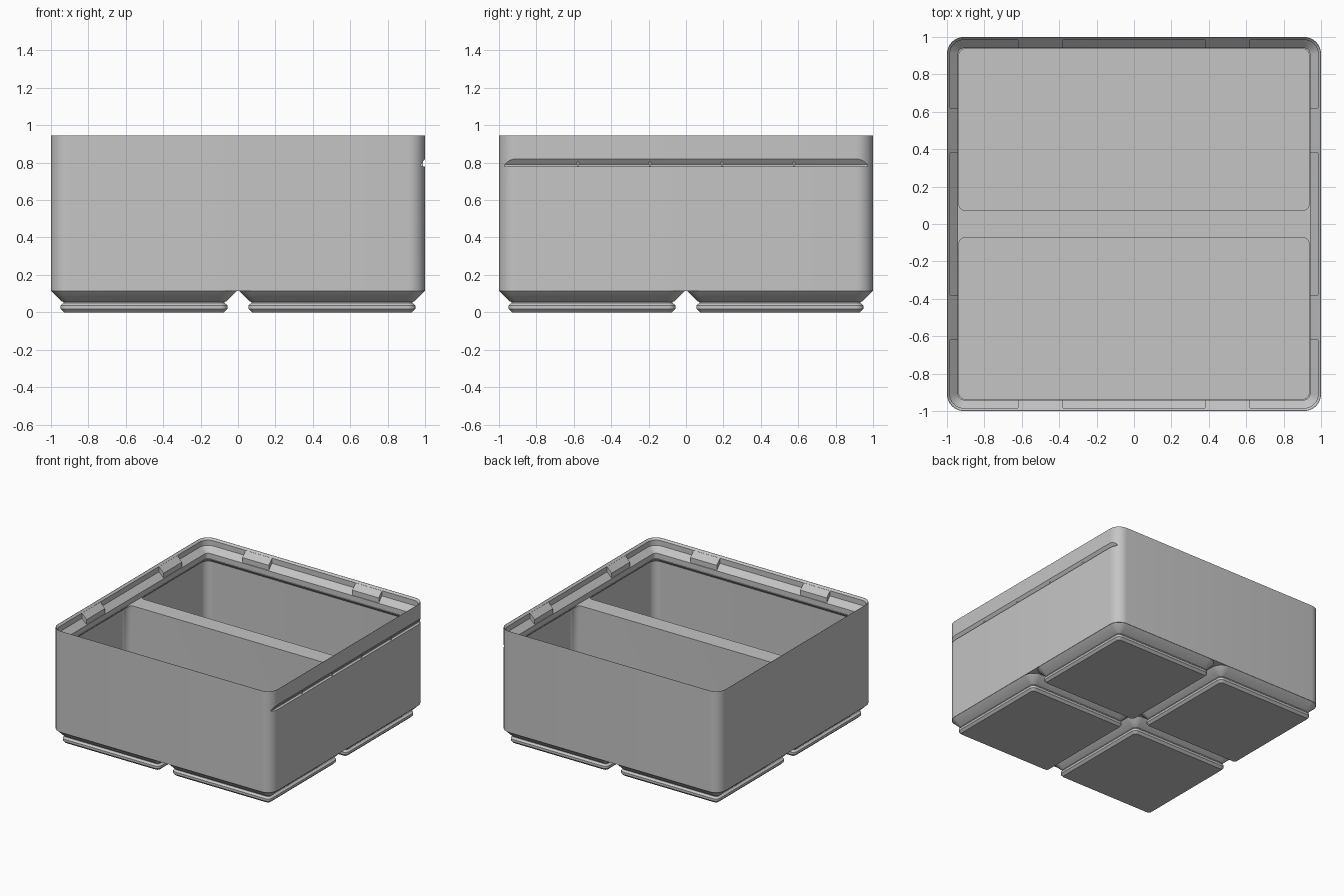
import bpy, bmesh, math
from mathutils import Matrix

if "Cube" in bpy.data.objects:
    bpy.data.objects.remove(bpy.data.objects["Cube"])

grey = bpy.data.materials.new("plain grey")
grey.use_nodes = True
colour = (0.56, 0.56, 0.56, 1)
grey.diffuse_color = colour
grey.node_tree.nodes["Principled BSDF"].inputs["Base Color"].default_value = colour


def finish(name, bm):
    bmesh.ops.recalc_face_normals(bm, faces=bm.faces)
    mesh = bpy.data.meshes.new(name)
    bm.to_mesh(mesh)
    bm.free()
    mesh.materials.append(grey)
    obj = bpy.data.objects.new(name, mesh)
    bpy.context.collection.objects.link(obj)
    return obj


def rounded_rect(x0, x1, y0, y1, r, steps=8):
    corners = [(x1 - r, y1 - r), (x0 + r, y1 - r), (x0 + r, y0 + r), (x1 - r, y0 + r)]
    points = []
    for i, (cx, cy) in enumerate(corners):
        for k in range(steps + 1):
            a = math.pi / 2 * (i + k / steps)
            points.append((cx + r * math.cos(a), cy + r * math.sin(a)))
    return points


def loft(name, rings, cap_end=True):
    """Skin rings given as (x0, x1, y0, y1, radius, z)."""
    bm = bmesh.new()
    loops = [[bm.verts.new((x, y, ring[5])) for x, y in rounded_rect(*ring[:5])]
             for ring in rings]
    for a, b in zip(loops, loops[1:]):
        for i in range(len(a)):
            j = (i + 1) % len(a)
            bm.faces.new((a[i], a[j], b[j], b[i]))
    bm.faces.new(loops[0])
    if cap_end:
        bm.faces.new(loops[-1])
    return finish(name, bm)


def prism(name, profile, y0, y1, turn=0):
    """Extrude an (x, z) profile along y, then turn it about z."""
    bm = bmesh.new()
    face = bm.faces.new([bm.verts.new((x, y0, z)) for x, z in profile])
    new = bmesh.ops.extrude_face_region(bm, geom=[face])["geom"]
    moved = [v for v in new if isinstance(v, bmesh.types.BMVert)]
    bmesh.ops.translate(bm, verts=moved, vec=(0, y1 - y0, 0))
    bm.transform(Matrix.Rotation(turn, 4, "Z"))
    return finish(name, bm)


def activate(obj):
    bpy.ops.object.select_all(action="DESELECT")
    obj.select_set(True)
    bpy.context.view_layer.objects.active = obj


def cut(obj, cutter):
    mod = obj.modifiers.new("cut", "BOOLEAN")
    mod.operation = "DIFFERENCE"
    mod.solver = "EXACT"
    mod.object = cutter
    activate(obj)
    bpy.ops.object.modifier_apply(modifier=mod.name)
    bpy.data.objects.remove(cutter)


def smooth(obj):
    activate(obj)
    bpy.ops.object.shade_smooth_by_angle(angle=math.radians(30))


# Box body with the stepped stacking lip
WALL, RADIUS, DIVIDER_TOP = 1.0, 0.09, 0.80
lip = [(0, 0.114), (0, 0.945), (0.002, 0.945), (0.016, 0.93),
       (0.016, 0.887), (0.06, 0.843), (0.06, DIVIDER_TOP)]
body = loft("box_body", [(d - WALL, WALL - d, d - WALL, WALL - d, RADIUS - d, z)
                         for d, z in lip])

# Two compartments, undercut below the lip
for side in (-1, 1):
    rings = []
    for w, r, z in [(0.97, 0.065, 0.17), (0.97, 0.065, 0.765),
                    (0.936, 0.035, 0.796), (0.936, 0.035, 0.83)]:
        y0, y1 = sorted((side * 0.072, side * w))
        rings.append((-w, w, y0, y1, r, z))
    cut(body, loft("compartment_cutter", rings))

# Long groove on the left wall
groove = [(1.02, 0.78), (0.977, 0.78), (0.977, 0.79), (1.0, 0.82), (1.02, 0.82)]
cut(body, prism("groove_cutter", groove, -1.1, 1.1))
smooth(body)

# Thin ribs across the groove
for i in range(4):
    y = -0.578 + i * 0.385
    prism("groove_rib", [(0.97, 0.775), (0.988, 0.775), (0.988, 0.81), (0.97, 0.81)],
          y - 0.006, y + 0.006)

# Tabs on the inside of the lip, two on each side
tab = [(0.985, 0.93), (0.942, 0.887), (0.942, 0.845), (0.98, 0.83)]
for quarter in range(4):
    for y in (-0.5, 0.5):
        prism("lip_tab", tab, y - 0.12, y + 0.12, quarter * math.pi / 2)

# Four stepped feet
foot = [(0.068, 0), (0.05, 0.018), (0.05, 0.037), (0.066, 0.05),
        (0.066, 0.055), (0.055, 0.059), (0, 0.114)]
for cx in (-0.502, 0.502):
    for cy in (-0.502, 0.502):
        smooth(loft("foot", [(cx - 0.496 + d, cx + 0.496 - d, cy - 0.496 + d,
                              cy + 0.496 - d, RADIUS - d, z) for d, z in foot],
                    cap_end=False))
